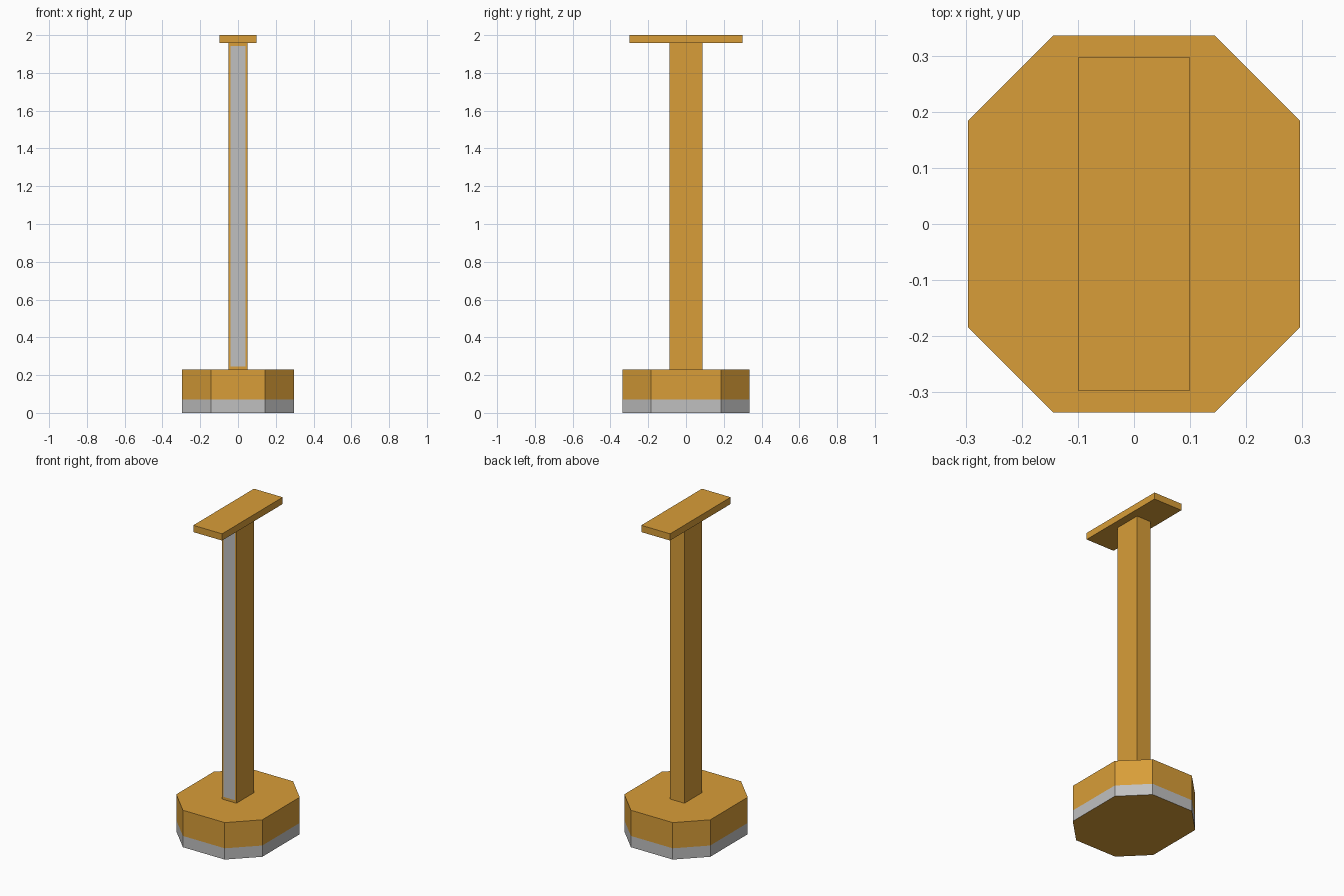
import bpy
import bmesh

cube = bpy.data.objects.get("Cube")
if cube:
    bpy.data.objects.remove(cube, do_unlink=True)


def make_material(name, rgb):
    mat = bpy.data.materials.new(name)
    mat.use_nodes = True
    color = (*rgb, 1.0)
    mat.diffuse_color = color
    mat.node_tree.nodes["Principled BSDF"].inputs["Base Color"].default_value = color
    return mat


gold = make_material("warm gold", (0.69, 0.34, 0.04))
grey = make_material("light grey", (0.53, 0.53, 0.53))


def finish(name, bm):
    bmesh.ops.recalc_face_normals(bm, faces=bm.faces[:])
    mesh = bpy.data.meshes.new(name)
    bm.to_mesh(mesh)
    bm.free()
    mesh.materials.append(gold)
    mesh.materials.append(grey)
    obj = bpy.data.objects.new(name, mesh)
    bpy.context.collection.objects.link(obj)
    return obj


def prism(outline, levels):
    """Extrude a flat outline upward through the given heights."""
    bm = bmesh.new()
    rings = [[bm.verts.new((x, y, z)) for x, y in outline] for z in levels]
    count = len(outline)
    for low, high in zip(rings, rings[1:]):
        for i in range(count):
            j = (i + 1) % count
            bm.faces.new((low[i], low[j], high[j], high[i]))
    bm.faces.new(rings[0][::-1])
    bm.faces.new(rings[-1])
    bm.normal_update()
    return bm


def rectangle(hx, hy):
    return [(-hx, -hy), (hx, -hy), (hx, hy), (-hx, hy)]


# Base: chamfered block with a grey band round the bottom of its sides
HX, HY, CUT = 0.296, 0.336, 0.152
base_outline = []
for sx, sy in ((1, -1), (1, 1), (-1, 1), (-1, -1)):
    corner = [(sx * (HX - CUT), sy * HY), (sx * HX, sy * (HY - CUT))]
    base_outline += corner if sx * sy < 0 else corner[::-1]
BAND, BASE_TOP = 0.07, 0.23
bm = prism(base_outline, (0, BAND, BASE_TOP))
for face in bm.faces:
    if abs(face.normal.z) < 0.5 and face.calc_center_median().z < BAND:
        face.material_index = 1
finish("base", bm)

# Column: slim post with a grey strip inset in its front face
CAP_BOTTOM = 1.958
bm = prism(rectangle(0.05, 0.087), (BASE_TOP, CAP_BOTTOM))
front = next(f for f in bm.faces if f.normal.y < -0.9)
bmesh.ops.inset_individual(bm, faces=[front], thickness=0.016)
front.material_index = 1
middle = (BASE_TOP + CAP_BOTTOM) / 2
for vert in front.verts:
    vert.co.z += -0.005 if vert.co.z > middle else 0.005
finish("column", bm)

# Cap: long flat plate on top of the column
finish("top_plate", prism(rectangle(0.099, 0.298), (CAP_BOTTOM, 2.0)))
